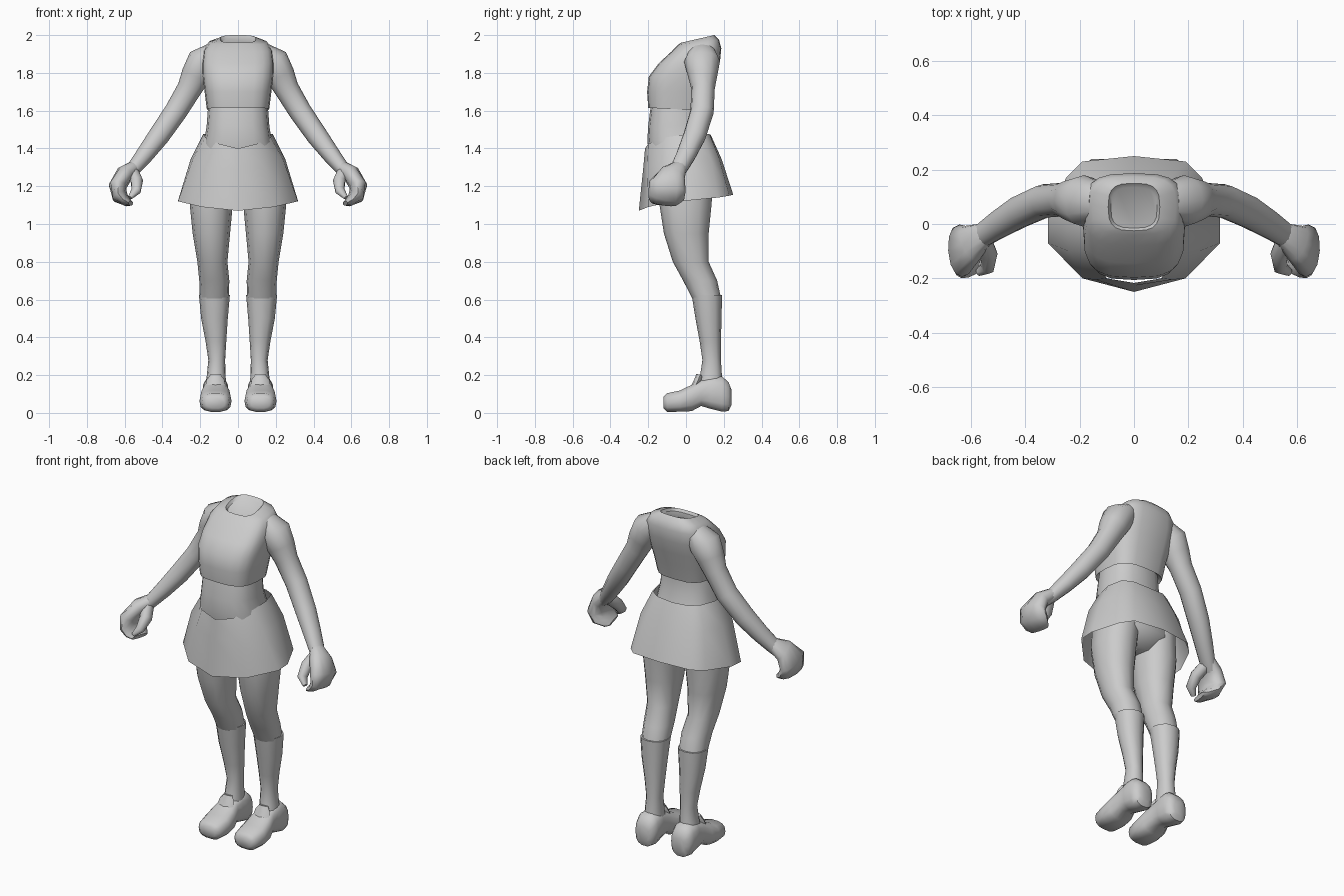
import bpy, bmesh, math
from mathutils import Vector

cloth = bpy.data.materials.new("plain_grey")
cloth.diffuse_color = (0.6, 0.6, 0.6, 1)


def skin(name, rings, caps=(True, True), mirror=False, angle=50):
    """Bridge closed rings of points into one smooth part."""
    bm = bmesh.new()
    vs = [[bm.verts.new(p) for p in r] for r in rings]
    n = len(vs[0])
    for a, b in zip(vs, vs[1:]):
        for i in range(n):
            j = (i + 1) % n
            bm.faces.new((a[i], a[j], b[j], b[i]))
    for use, ring in zip(caps, (vs[0], vs[-1])):
        if use:
            bm.faces.new(ring)
    bmesh.ops.recalc_face_normals(bm, faces=bm.faces)
    me = bpy.data.meshes.new(name)
    bm.to_mesh(me)
    bm.free()
    ob = bpy.data.objects.new(name, me)
    bpy.context.collection.objects.link(ob)
    me.materials.append(cloth)
    bpy.ops.object.select_all(action='DESELECT')
    ob.select_set(True)
    bpy.context.view_layer.objects.active = ob
    bpy.ops.object.shade_smooth_by_angle(angle=math.radians(angle))
    if mirror:
        ob.modifiers.new("mirror", 'MIRROR').use_mirror_merge = False
    return ob


def loop(n, power):
    """Unit superellipse."""
    out = []
    for i in range(n):
        t = 2 * math.pi * i / n
        c, s = math.cos(t), math.sin(t)
        out.append((math.copysign(abs(c) ** (2 / power), c),
                    math.copysign(abs(s) ** (2 / power), s)))
    return out


def level(zf, zb, x0, x1, yf, yb, n=16, power=2.4):
    """Ring around z, front height zf and back height zb."""
    return [((x0 + x1) / 2 + u * (x1 - x0) / 2,
             (yf + yb) / 2 + v * (yb - yf) / 2,
             (zf + zb) / 2 + v * (zb - zf) / 2) for u, v in loop(n, power)]


def tube(path, n=12):
    """Rings along a path of (x, y, z, thickness, depth)."""
    pts = [Vector(p[:3]) for p in path]
    rings = []
    for i, p in enumerate(path):
        t = (pts[min(i + 1, len(pts) - 1)] - pts[max(i - 1, 0)]).normalized()
        d = Vector((0, 1, 0))
        d = (d - t * d.dot(t)).normalized()
        w = t.cross(d)
        rings.append([pts[i] + w * (u * p[3]) + d * (v * p[4]) for u, v in loop(n, 2.2)])
    return rings


# Blouse: hem to shoulders to recessed neck opening
blouse = [(1.64, 1.63, .14, -.17, .08), (1.615, 1.60, .165, -.2, .11),
          (1.70, 1.70, .177, -.206, .135), (1.78, 1.78, .187, -.197, .16),
          (1.85, 1.86, .189, -.145, .18), (1.91, 1.93, .182, -.08, .187),
          (1.95, 1.975, .155, -.04, .175), (1.96, 2.0, .095, -.025, .15),
          (1.945, 1.985, .085, -.015, .135)]
skin("blouse", [level(a, b, -w, w, f, k, 20, 3.1) for a, b, w, f, k in blouse])

# Bare waist running down into the hips
waist = [(1.66, .15, -.18, .09), (1.60, .16, -.19, .09), (1.52, .166, -.2, .095),
         (1.44, .178, -.205, .12), (1.34, .2, -.19, .15), (1.2, .2, -.15, .15),
         (1.12, .08, -.05, .08)]
skin("waist", [level(z, z, -w, w, f, k, 16, 2.6) for z, w, f, k in waist])

# Skirt: faceted flare with a dipped front
top = [(0, -.217, 1.4), (.1, -.2, 1.425), (.172, -.1, 1.46), (.185, 0, 1.475),
       (.16, .09, 1.48), (.1, .125, 1.475), (0, .132, 1.47)]
mid = [(0, -.227, 1.29), (.14, -.205, 1.3), (.24, -.1, 1.34), (.25, .01, 1.345),
       (.21, .13, 1.35), (.14, .175, 1.35), (0, .19, 1.34)]
hem = [(0, -.25, 1.07), (.19, -.2, 1.09), (.317, -.07, 1.12), (.317, .02, 1.125),
       (.25, .17, 1.14), (.19, .23, 1.15), (0, .25, 1.155)]
skin("skirt", [h + [(-x, y, z) for x, y, z in h[-2:0:-1]] for h in (top, mid, hem)],
     caps=(False, False))

# Legs and knee socks
leg = [(1.25, .015, .24, -.15, .145), (1.1, .028, .255, -.14, .135),
       (.95, .042, .24, -.117, .12), (.8, .056, .215, -.07, .12),
       (.7, .046, .205, -.015, .165), (.6, .048, .202, .036, .187)]
sock = [(.625, .043, .207, .03, .191), (.5, .054, .195, .05, .188),
        (.38, .062, .172, .072, .185), (.28, .068, .157, .087, .185),
        (.2, .066, .165, .075, .19), (.12, .06, .175, .06, .2)]
for name, rows in (("leg", leg), ("sock", sock)):
    skin(name, [level(z, z, a, b, f, k, 12, 2.2) for z, a, b, f, k in rows], mirror=True)

# Shoes: sections from toe to heel
shoe = [(-.12, .05, .025, .085), (-.1, .073, .005, .105), (-.03, .085, .005, .12),
        (.03, .08, .008, .15), (.08, .066, .035, .175), (.13, .066, .02, .195),
        (.19, .07, .005, .195), (.225, .06, .008, .165), (.24, .035, .04, .125)]
skin("shoe", [[(.119 + u * w, y, (a + b) / 2 + v * (b - a) / 2) for u, v in loop(14, 2.7)]
              for y, w, a, b in shoe], mirror=True)
skin("shoe_tongue", [level(z, z - .01, .119 - w, .119 + w, y, y + .04, 8, 2)
                     for z, w, y in ((.13, .055, .02), (.18, .047, .045), (.207, .028, .055))],
     mirror=True)

# Arms, curled hands and thumbs
skin("arm", tube([(.13, .085, 1.915, .05, .07), (.185, .085, 1.86, .085, .095),
                  (.225, .088, 1.785, .077, .078), (.258, .09, 1.715, .065, .062),
                  (.33, .085, 1.595, .06, .062), (.42, .045, 1.465, .056, .06),
                  (.495, .0, 1.365, .047, .052), (.555, -.04, 1.29, .038, .045),
                  (.59, -.06, 1.25, .03, .04)]), mirror=True)
skin("hand", tube([(.55, -.035, 1.3, .036, .042), (.6, -.07, 1.265, .047, .07),
                   (.637, -.098, 1.2, .048, .1), (.625, -.105, 1.145, .042, .097),
                   (.59, -.12, 1.118, .024, .08), (.568, -.125, 1.11, .012, .06)]), mirror=True)
skin("thumb", tube([(.56, -.06, 1.275, .035, .035), (.535, -.11, 1.225, .033, .034),
                    (.54, -.16, 1.175, .026, .028), (.572, -.178, 1.14, .012, .014)], 8),
     mirror=True)
